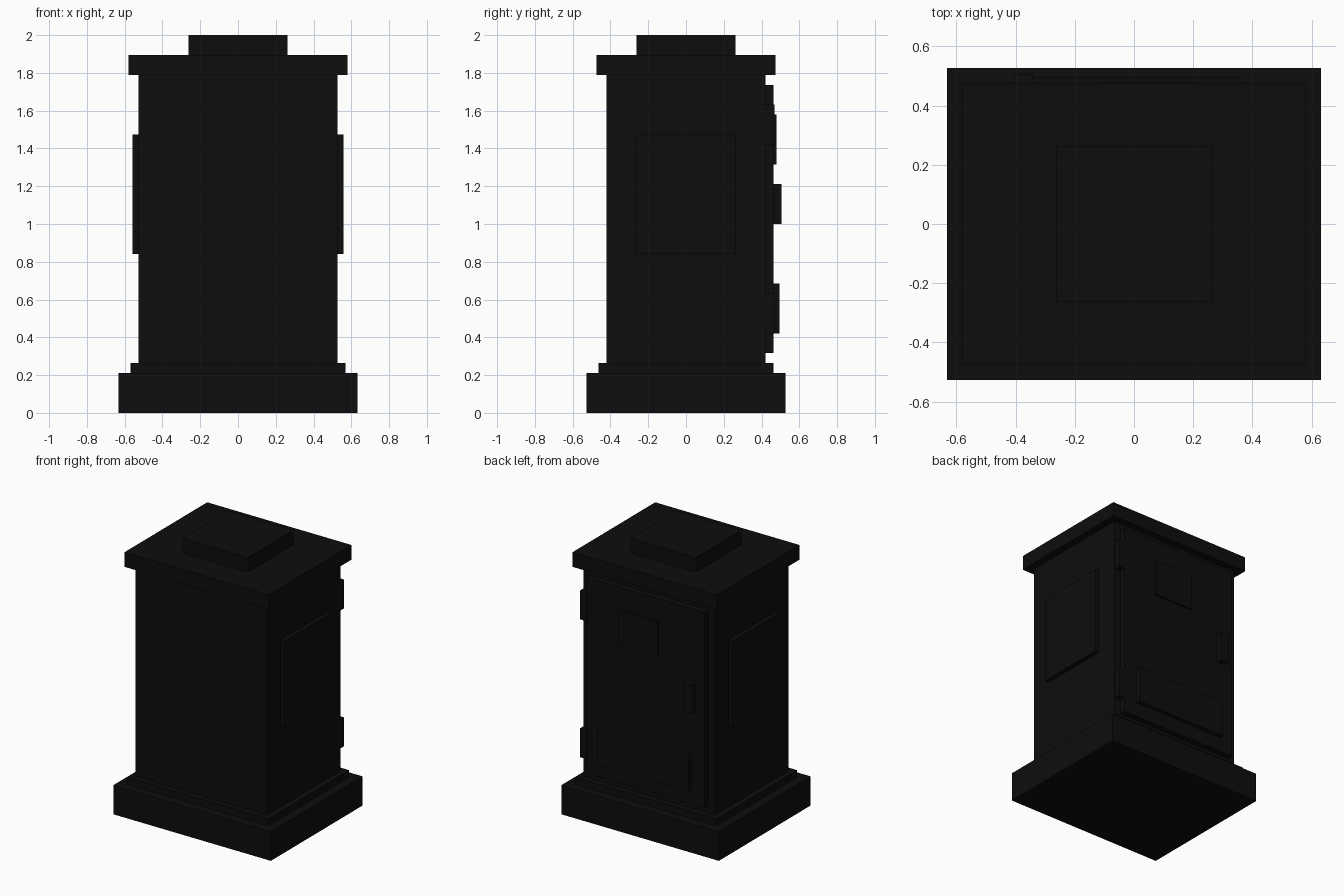
import bpy

# Remove only the default object
cube = bpy.data.objects.get("Cube")
if cube:
    bpy.data.objects.remove(cube, do_unlink=True)

# Single near-black paint
COLOUR = (0.004, 0.004, 0.004, 1)
paint = bpy.data.materials.new("near_black_paint")
paint.use_nodes = True
paint.diffuse_color = COLOUR
for node in paint.node_tree.nodes:
    if node.type == "BSDF_PRINCIPLED":
        node.inputs["Base Color"].default_value = COLOUR


def box(name, x, y, z):
    """Flat-sided block spanning the given (low, high) ranges."""
    bpy.ops.mesh.primitive_cube_add(size=1)
    obj = bpy.context.object
    obj.name = obj.data.name = name
    for vert in obj.data.vertices:
        for axis, (low, high) in enumerate((x, y, z)):
            vert.co[axis] = high if vert.co[axis] > 0 else low
    obj.data.materials.append(paint)
    return obj


def tier(name, half_x, half_y, z):
    """Centred block of the main stack."""
    return box(name, (-half_x, half_x), (-half_y, half_y), z)


# Main stack, from the ground up
tier("base", 0.632, 0.526, (0, 0.211))
tier("plinth", 0.568, 0.463, (0.211, 0.263))
tier("body", 0.526, 0.421, (0.263, 1.789))
tier("roof_slab", 0.579, 0.474, (1.789, 1.895))
tier("roof_block", 0.263, 0.263, (1.895, 2.0))

# Raised panel on each side
for side, sign in (("left", 1), ("right", -1)):
    box(side + "_panel", sorted((sign * 0.52, sign * 0.558)),
        (-0.263, 0.263), (0.842, 1.474))

# Rear door with its fittings
box("door", (-0.474, 0.474), (0.41, 0.463), (0.316, 1.737))
box("door_upper_panel", (-0.105, 0.21), (0.455, 0.479), (1.316, 1.579))
box("door_lower_panel", (-0.368, 0.368), (0.455, 0.495), (0.421, 0.684))
box("door_handle", (-0.405, -0.342), (0.455, 0.505), (1.0, 1.211))

# Door hinges
for name, bottom in (("lower_hinge", 0.421), ("upper_hinge", 1.421)):
    box(name, (0.468, 0.521), (0.416, 0.468), (bottom, bottom + 0.211))
